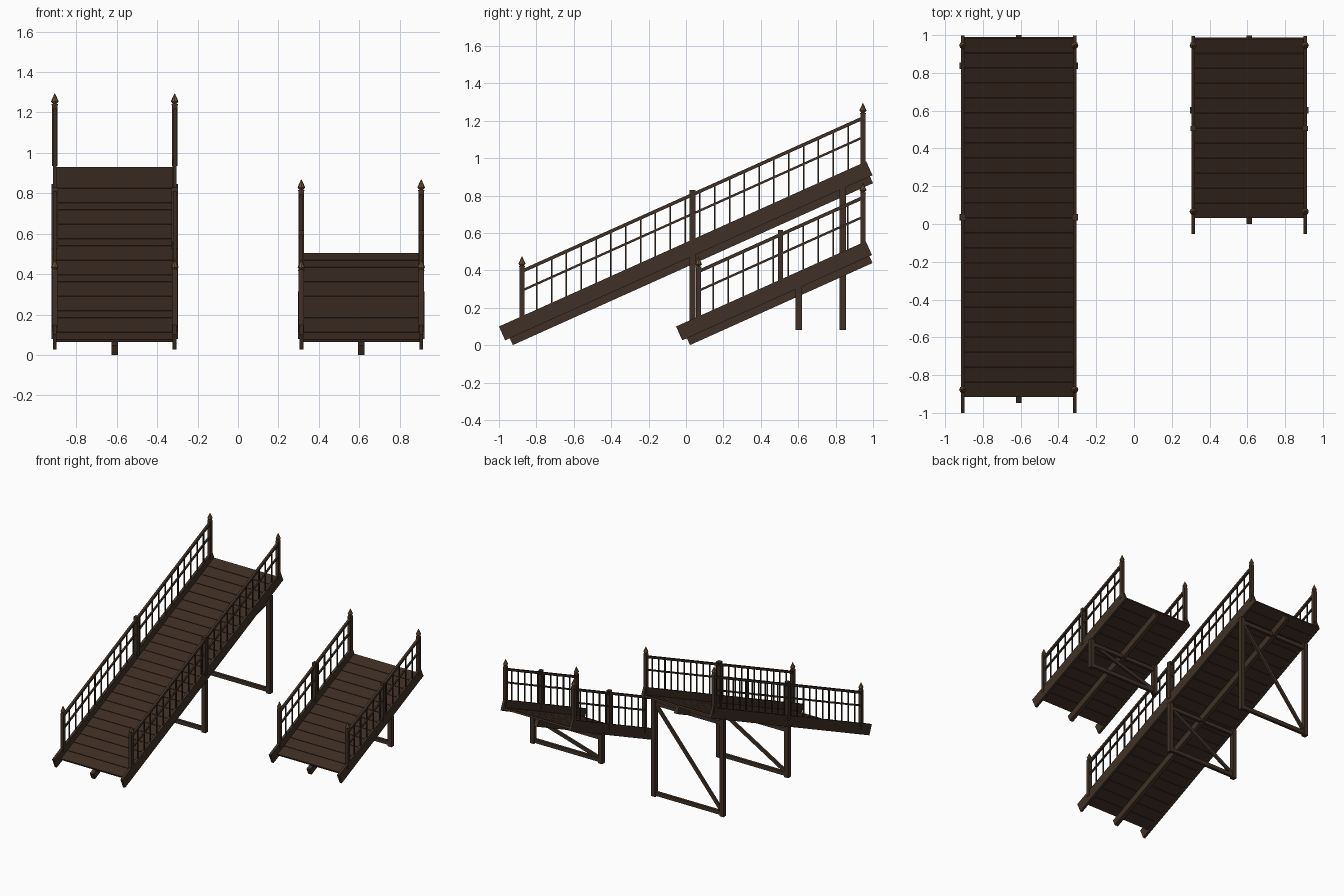
import bpy, bmesh, math
from mathutils import Matrix, Vector

if "Cube" in bpy.data.objects:
    bpy.data.objects.remove(bpy.data.objects["Cube"])

A = math.radians(24.2)
COS, SIN, TAN = math.cos(A), math.sin(A), math.tan(A)
HALF = 0.2965          # stringer / post offset from the ramp centre line


def mat(name, rgb):
    m = bpy.data.materials.new(name)
    m.diffuse_color = (*rgb, 1)
    m.use_nodes = True
    m.node_tree.nodes["Principled BSDF"].inputs["Base Color"].default_value = m.diffuse_color
    return m


WOOD = mat("dark wood", (0.050, 0.030, 0.019))
DECK = mat("plank wood", (0.046, 0.025, 0.016))
IRON = mat("blackened bars", (0.032, 0.020, 0.013))
BRASS = mat("aged brass", (0.150, 0.088, 0.036))


def finish(bm, name, material):
    bmesh.ops.recalc_face_normals(bm, faces=bm.faces[:])
    me = bpy.data.meshes.new(name)
    bm.to_mesh(me)
    bm.free()
    me.materials.append(material)
    bpy.context.collection.objects.link(bpy.data.objects.new(name, me))


def box(bm, center, size, rot=Matrix()):
    m = Matrix.Translation(center) @ rot @ Matrix.Diagonal((*size, 1))
    bmesh.ops.create_cube(bm, size=1, matrix=m)


def upright(bm, x, y, z0, z1, w):
    box(bm, (x, y, (z0 + z1) / 2), (w, w, z1 - z0))


def ramp(label, cx, oy, oz, length, y_low, y_high, planks, gaps, mid_to_ground, supports):
    tilt = Matrix.Rotation(A, 4, 'X')
    sides = (cx - HALF, cx + HALF)

    def line(y):                       # height of the stringer top edge
        return oz + (y - oy) * TAN

    def sloped(bm, x, w, u0, u1, v0, v1):   # box in slope coordinates
        u, v = (u0 + u1) / 2, (v0 + v1) / 2
        box(bm, (x, oy + u * COS - v * SIN, oz + u * SIN + v * COS),
            (w, u1 - u0, v1 - v0), tilt)

    # side stringers and the centre joist
    bm = bmesh.new()
    for x in sides:
        sloped(bm, x, 0.019, 0, length, -0.081, 0)
    finish(bm, label + "_side_stringers", WOOD)
    bm = bmesh.new()
    sloped(bm, cx, 0.03, 0.027, length - 0.015, -0.121, -0.07)
    finish(bm, label + "_centre_joist", WOOD)

    # deck planks
    bm = bmesh.new()
    u0, u1 = 0.066, length - 0.002
    step = (u1 - u0) / planks
    for i in range(planks):
        sloped(bm, cx, 2 * HALF - 0.017, u0 + i * step + 0.0015,
               u0 + (i + 1) * step - 0.0015, -0.07, -0.055)
    finish(bm, label + "_deck_planks", DECK)

    # hand rails and mid rails
    bm = bmesh.new()
    y_mid, run = (y_low + y_high) / 2, (y_high - y_low) / COS
    for x in sides:
        for h, w in ((0.24, 0.018), (0.137, 0.012)):
            box(bm, (x, y_mid, line(y_mid) + h), (w, run, w), tilt)
    finish(bm, label + "_rails", WOOD)

    # balusters
    bm = bmesh.new()
    for x in sides:
        for i in range(1, gaps):
            y = y_low + (y_high - y_low) * i / gaps
            upright(bm, x, y, line(y) - 0.02, line(y) + 0.235, 0.008)
    finish(bm, label + "_balusters", IRON)

    # end posts with finials, and middle posts
    posts, tips = bmesh.new(), bmesh.new()
    for x in sides:
        for y in (y_low, y_high):
            upright(posts, x, y, line(y) - 0.04, line(y) + 0.262, 0.026)
            base = line(y) + 0.262
            for z, r0, r1, d in ((0.003, 0.016, 0.016, 0.006), (0.012, 0.009, 0.019, 0.012),
                                 (0.038, 0.019, 0.001, 0.04)):
                bmesh.ops.create_cone(tips, cap_ends=True, segments=8, radius1=r0, radius2=r1,
                                      depth=d, matrix=Matrix.Translation((x, y, base + z)))
        upright(posts, x, y_mid, line(y_mid) - 0.04, line(y_mid) + 0.264,
                0.032 if mid_to_ground else 0.027)
    finish(posts, label + "_rail_posts", WOOD)
    finish(tips, label + "_finials", BRASS)

    # support frames: two legs, sill, head beam and one diagonal
    for n, y in enumerate(supports):
        bm = bmesh.new()
        top = line(y) - 0.08
        for x in sides:
            upright(bm, x, y, 0.08, top, 0.034)
        for z in (0.103, top - 0.035):
            box(bm, (cx, y, z), (2 * HALF, 0.022, 0.03))
        a, b = Vector((sides[1], y, top - 0.03)), Vector((sides[0], y, 0.11))
        box(bm, (a + b) / 2, ((b - a).length, 0.016, 0.026),
            Matrix.Rotation(-math.atan2(a.z - b.z, a.x - b.x), 4, 'Y'))
        finish(bm, f"{label}_support_frame_{n + 1}", WOOD)


ramp("long_ramp", -0.61, -1.0, 0.10, 2.153, -0.877, 0.946, 24, 23, True, (0.035, 0.838))
ramp("short_ramp", 0.61, -0.053, 0.10, 1.112, 0.066, 0.946, 12, 11, False, (0.602,))
